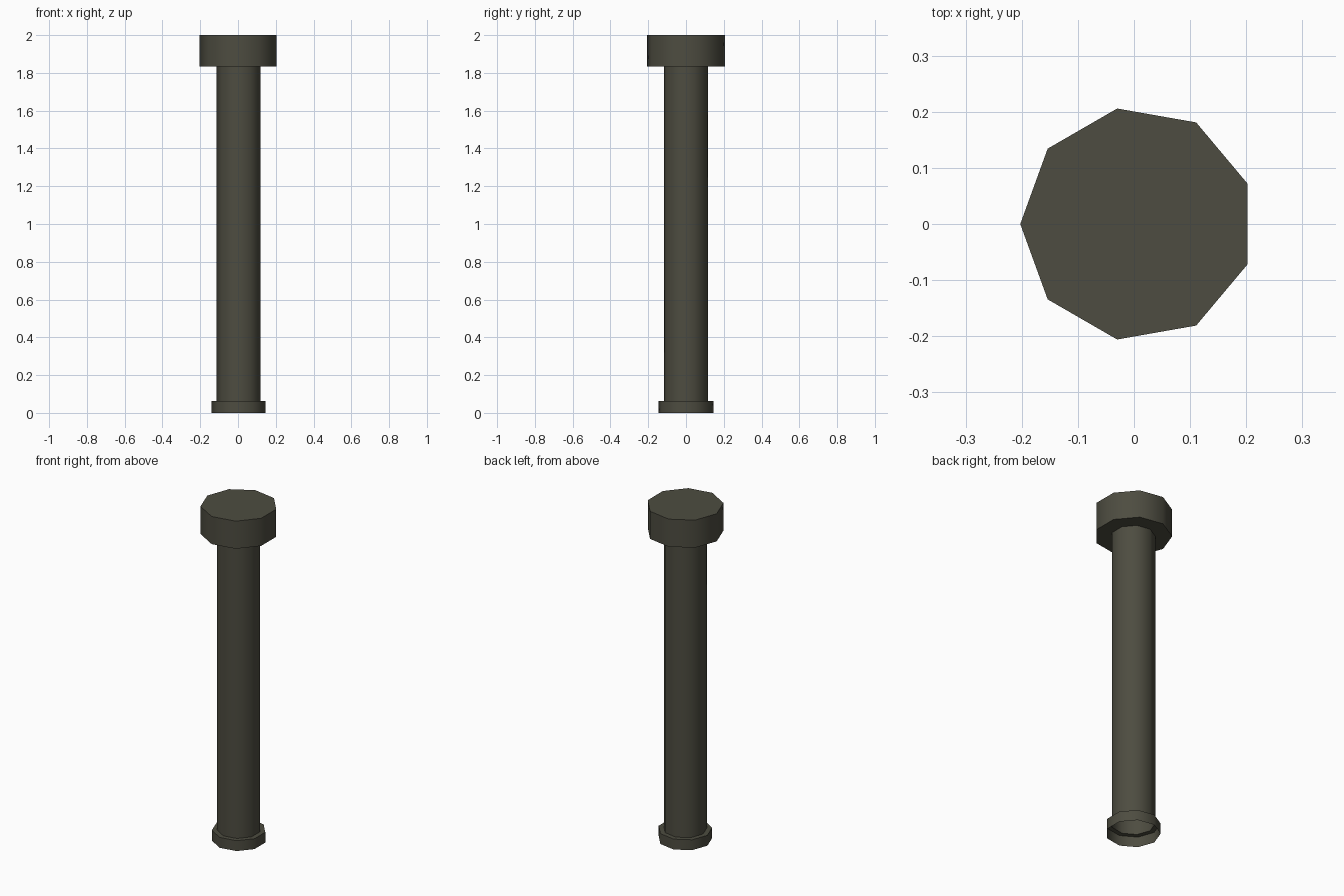
import bpy, bmesh, math

if "Cube" in bpy.data.objects:
    bpy.data.objects.remove(bpy.data.objects["Cube"])

SIDES = 9
R_HEAD, R_SHAFT, R_COLLAR = 0.209, 0.119, 0.1475
Z_COLLAR, Z_HEAD, Z_TOP = 0.062, 1.835, 2.0
X_OFF = 0.0063  # an odd-sided prism is off-centre in its own bounds

mat = bpy.data.materials.new("dark olive metal")
mat.diffuse_color = (0.075, 0.073, 0.052, 1)
mat.use_nodes = True
mat.node_tree.nodes["Principled BSDF"].inputs["Base Color"].default_value = mat.diffuse_color


def lathe(name, profile):
    """Revolve (radius, z) points into a nine-sided part; radius 0 fans shut with one face."""
    bm = bmesh.new()
    rings = []
    for r, z in profile:
        rings.append([bm.verts.new((X_OFF + r * math.cos(a), r * math.sin(a), z))
                      for a in (math.radians(20 + 40 * i) for i in range(SIDES))])
    for lo, hi in zip(rings, rings[1:]):
        for i in range(SIDES):
            j = (i + 1) % SIDES
            bm.faces.new((lo[i], lo[j], hi[j], hi[i]))
    if name == "head":
        bm.faces.new(rings[-1])  # closed top
    me = bpy.data.meshes.new(name)
    bm.to_mesh(me)
    bm.free()
    me.materials.append(mat)
    ob = bpy.data.objects.new(name, me)
    bpy.context.collection.objects.link(ob)
    bpy.ops.object.select_all(action='DESELECT')
    ob.select_set(True)
    bpy.context.view_layer.objects.active = ob
    bpy.ops.object.shade_smooth_by_angle(angle=math.radians(50))
    return ob


# Head: underside rim, side wall, flat top
lathe("head", [(R_SHAFT, Z_HEAD), (R_HEAD, Z_HEAD), (R_HEAD, Z_TOP)])
# Hollow shaft
lathe("shaft", [(R_SHAFT, Z_COLLAR), (R_SHAFT, Z_HEAD)])
# Collar at the foot, open underneath
lathe("base_collar", [(R_COLLAR, 0), (R_COLLAR, Z_COLLAR), (R_SHAFT, Z_COLLAR)])
